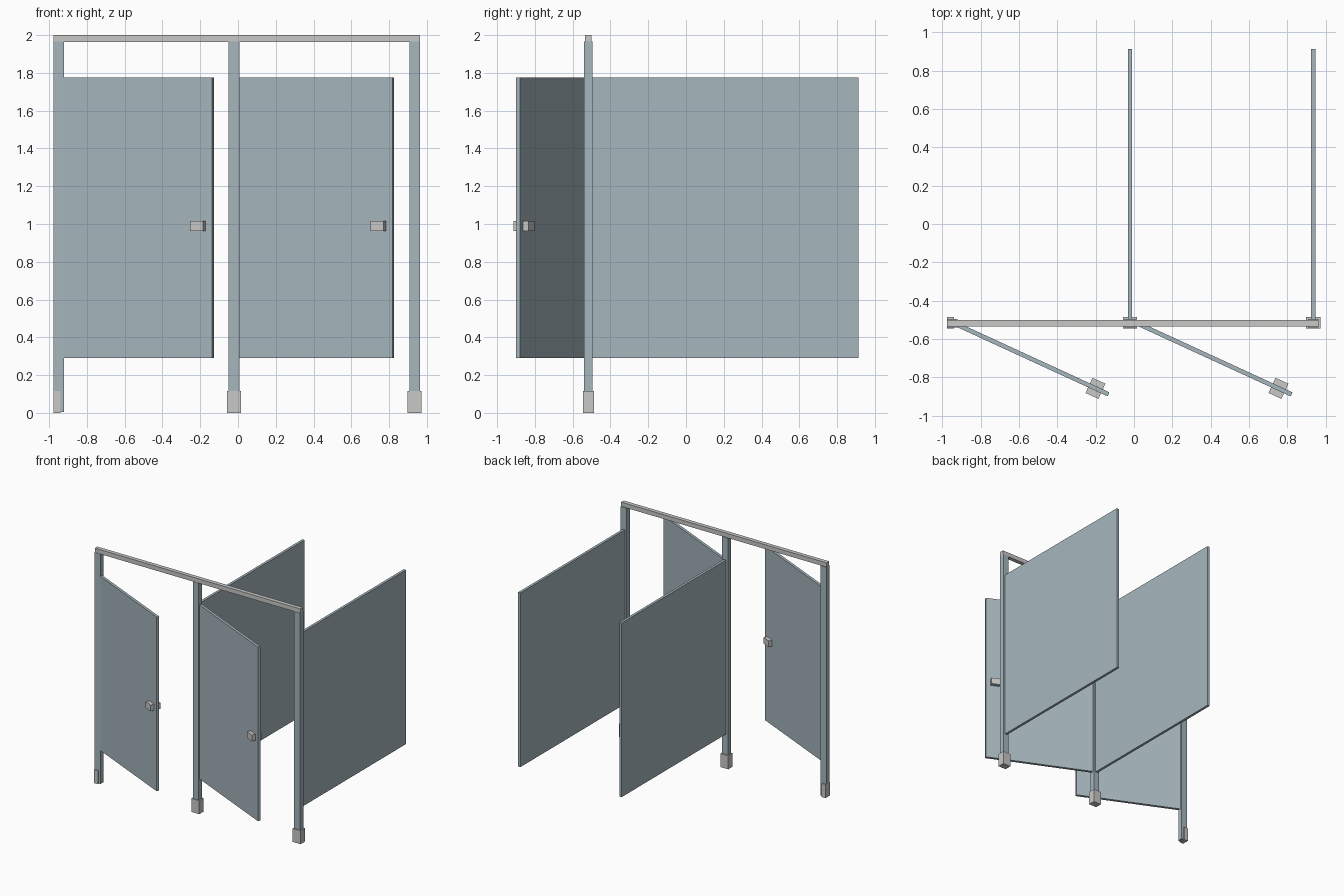
import bpy
from math import radians
from mathutils import Matrix

cube = bpy.data.objects.get("Cube")
if cube:
    bpy.data.objects.remove(cube, do_unlink=True)


def make_material(name, rgb):
    mat = bpy.data.materials.new(name)
    mat.use_nodes = True
    mat.diffuse_color = (*rgb, 1)
    mat.node_tree.nodes["Principled BSDF"].inputs["Base Color"].default_value = (*rgb, 1)
    return mat


PANEL = make_material("blue_grey_panel", (0.38, 0.47, 0.51))
METAL = make_material("light_grey_metal", (0.58, 0.58, 0.575))


def box(name, x, y, z, mat):
    """Flat-sided box from (min, max) ranges along each axis."""
    bpy.ops.mesh.primitive_cube_add(size=1)
    obj = bpy.context.object
    obj.name = obj.data.name = name
    centre = [(a + b) / 2 for a, b in (x, y, z)]
    size = [b - a for a, b in (x, y, z)]
    obj.data.transform(Matrix.Translation(centre) @ Matrix.Diagonal((*size, 1)))
    obj.data.materials.append(mat)
    return obj


def around(centre, width):
    return (centre - width / 2, centre + width / 2)


PANEL_Z = (0.29, 1.775)
POST_Y = (-0.539, -0.496)
SHOE_Y = (-0.545, -0.486)
MIDDLE, RIGHT, WALL = -0.021, 0.935, -0.976

# Posts with their floor shoes; the wall shoe is cut off at the wall
for side, x in (("wall", WALL + 0.028), ("middle", MIDDLE), ("end", RIGHT)):
    box(side + "_post", around(x, 0.056), POST_Y, (0.005, 1.965), PANEL)
    shoe_x = (WALL, WALL + 0.036) if side == "wall" else around(x, 0.074)
    box(side + "_post_shoe", shoe_x, SHOE_Y, (0, 0.115), METAL)

# Head rail across the post tops
box("head_rail", (WALL, 0.963), (-0.536, -0.501), (1.963, 2.0), METAL)

# Side partitions running back from the posts
for side, x in (("middle", MIDDLE), ("end", RIGHT)):
    box(side + "_partition", around(x, 0.022), (-0.497, 0.913), PANEL_Z, PANEL)

# Doors swung open, each with a latch through its free edge
for side, x in (("wall", -0.948), ("middle", 0.007)):
    door = box(side + "_door", (0, 0.897), around(0, 0.023), PANEL_Z, PANEL)
    latch = box(side + "_door_latch", around(0.822, 0.074), around(0, 0.087),
                (0.963, 1.017), METAL)
    for part in (door, latch):
        part.location = (x, -0.514, 0)
        part.rotation_euler.z = radians(-24.7)
